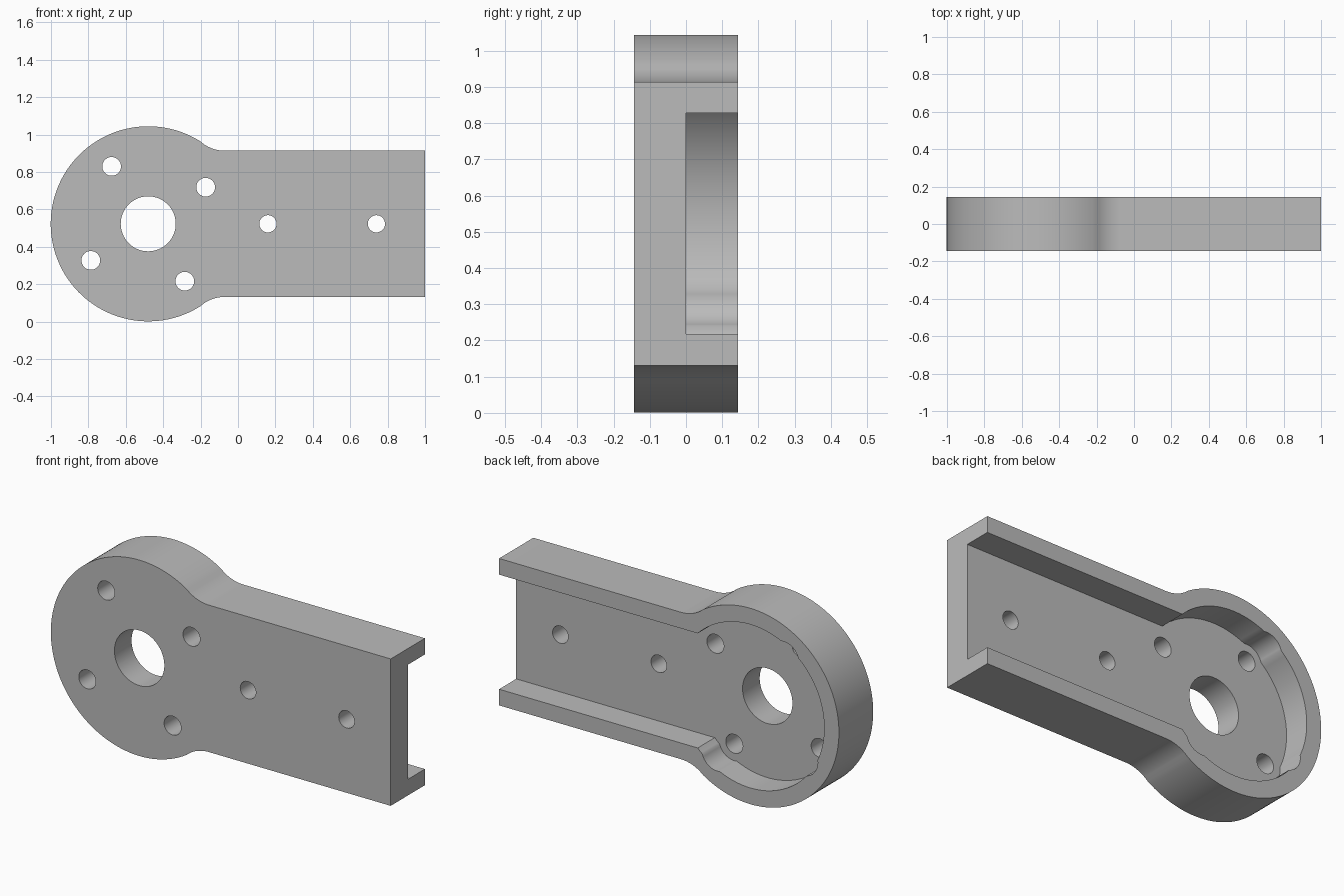
import bpy, bmesh
from math import sin, cos, asin, acos, atan2, hypot, radians, degrees

cube = bpy.data.objects.get("Cube")
if cube:
    bpy.data.objects.remove(cube, do_unlink=True)

CX, CZ = -0.48, 0.5225        # centre of the round head
HEAD_R, ARM_H = 0.5215, 0.391  # head radius, arm half height
POCKET_R, CHANNEL_H = 0.435, 0.305
BOLT_RING, BOLT_R, BOSS_R = 0.364, 0.05, 0.09
BACK = 0.144

grey = bpy.data.materials.new("plain grey")
grey.use_nodes = True
grey.diffuse_color = (0.5, 0.5, 0.5, 1)
grey.node_tree.nodes["Principled BSDF"].inputs["Base Color"].default_value = (0.5, 0.5, 0.5, 1)


def arc(cx, cz, r, start, end, steps):
    """Points on an arc, angles in degrees."""
    angles = [radians(start + (end - start) * i / steps) for i in range(steps + 1)]
    return [(cx + r * cos(a), cz + r * sin(a)) for a in angles]


def prism(name, profiles, y0, y1):
    """Extrude closed x-z profiles along y into one object."""
    bm = bmesh.new()
    for pts in profiles:
        clean = [p for i, p in enumerate(pts)
                 if hypot(p[0] - pts[i - 1][0], p[1] - pts[i - 1][1]) > 1e-5]
        face = bm.faces.new([bm.verts.new((x, y0, z)) for x, z in clean])
        new = bmesh.ops.extrude_face_region(bm, geom=[face])["geom"]
        bmesh.ops.translate(bm, vec=(0, y1 - y0, 0),
                            verts=[v for v in new if isinstance(v, bmesh.types.BMVert)])
    bmesh.ops.recalc_face_normals(bm, faces=bm.faces)
    mesh = bpy.data.meshes.new(name)
    bm.to_mesh(mesh)
    bm.free()
    mesh.materials.append(grey)
    obj = bpy.data.objects.new(name, mesh)
    bpy.context.collection.objects.link(obj)
    return obj


# Body outline: round head blended into the straight arm by fillets
FX, FR = 0.41, 0.2
blend = degrees(atan2(ARM_H + FR, FX))
fillet = arc(CX + FX, CZ + ARM_H + FR, FR, 270, 180 + blend, 12)
lower_fillet = [(x, 2 * CZ - z) for x, z in reversed(fillet)]
outline = ([(1, CZ - ARM_H), (1, CZ + ARM_H)] + fillet
           + arc(CX, CZ, HEAD_R, blend, 360 - blend, 96)[1:-1] + lower_fillet)
body = prism("bracket_body", [outline], -BACK, BACK)

# Rear pocket: channel plus round recess, with relief around the bolt holes
spread = degrees(acos((POCKET_R**2 + BOLT_RING**2 - BOSS_R**2) / (2 * POCKET_R * BOLT_RING)))
swing = degrees(atan2(POCKET_R * sin(radians(spread)),
                      POCKET_R * cos(radians(spread)) - BOLT_RING))
corner = degrees(asin(CHANNEL_H / POCKET_R))
bolt_angles = [32.5 + 90 * i for i in range(4)]
bolts = [arc(CX, CZ, BOLT_RING, a, a, 1)[0] for a in bolt_angles]
pocket = [(1.2, CZ - CHANNEL_H), (1.2, CZ + CHANNEL_H)]
angle = corner
for a, (bx, bz) in list(zip(bolt_angles, bolts))[1:]:
    pocket += arc(CX, CZ, POCKET_R, angle, a - spread, 20)
    pocket += arc(bx, bz, BOSS_R, a - swing, a + swing, 10)
    angle = a + spread
pocket += arc(CX, CZ, POCKET_R, angle, 360 - corner, 4)
pocket_cutter = prism("pocket_cutter", [pocket], 0, 0.3)

# Through holes: central bore, bolt ring and two along the arm
holes = [(CX, CZ, 0.147)] + [(x, z, BOLT_R) for x, z in bolts]
holes += [(x, CZ, 0.046) for x in (0.16, 0.74)]
hole_cutter = prism("hole_cutter", [arc(x, z, r, 0, 354.375, 63) for x, z, r in holes], -0.3, 0.3)

# Cut the body, then drop the helpers
bpy.context.view_layer.objects.active = body
body.select_set(True)
for cutter in (pocket_cutter, hole_cutter):
    cutter.hide_render = True
    mod = body.modifiers.new("cut", "BOOLEAN")
    mod.operation = "DIFFERENCE"
    mod.solver = "EXACT"
    mod.object = cutter
    bpy.ops.object.modifier_apply(modifier=mod.name)
    bpy.data.objects.remove(cutter, do_unlink=True)

bpy.ops.object.shade_smooth_by_angle(angle=radians(30))
